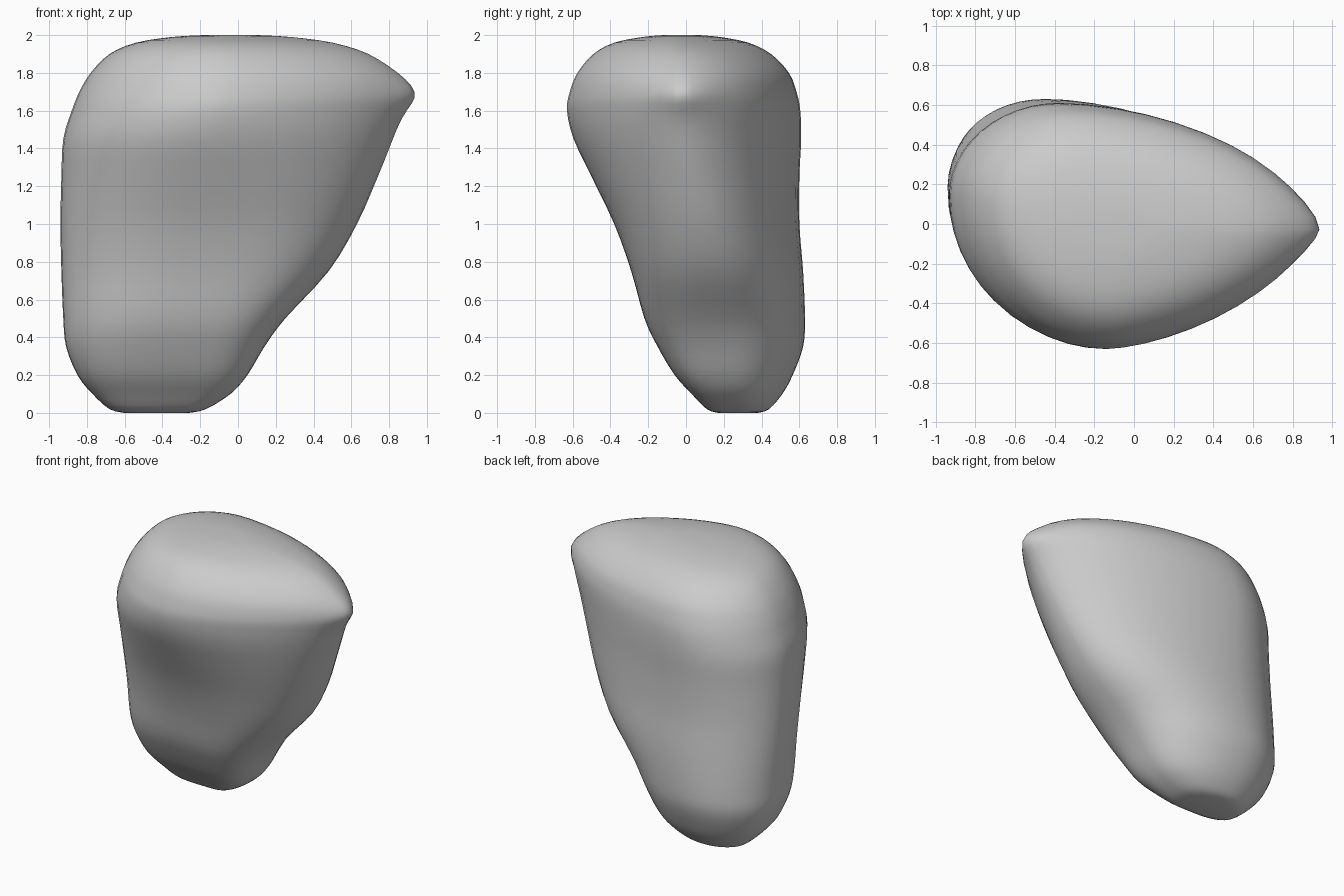
import bpy, bmesh, math

if "Cube" in bpy.data.objects:
    bpy.data.objects.remove(bpy.data.objects["Cube"], do_unlink=True)

# Boulder outline by height: z, x min, x max, y min, y max
RINGS = [
    (0.0, -.6, -.26, .17, .38),
    (.02, -.68, -.17, .11, .44),
    (.1, -.77, -.04, .03, .51),
    (.2, -.85, .05, -.06, .565),
    (.35, -.91, .14, -.15, .62),
    (.5, -.925, .25, -.22, .63),
    (.75, -.935, .48, -.29, .62),
    (1.0, -.94, .63, -.38, .6),
    (1.25, -.935, .74, -.5, .6),
    (1.45, -.925, .82, -.595, .61),
    (1.6, -.88, .875, -.63, .605),
    (1.7, -.84, .885, -.615, .585),
    (1.8, -.78, .835, -.575, .545),
    (1.9, -.68, .69, -.49, .45),
    (1.96, -.54, .5, -.38, .33),
    (1.99, -.35, .28, -.23, .18),
    (2.0, -.18, .1, -.12, .07),
]
SIDES = 48
STEPS = 3


def lerp(a, b, t):
    return a + (b - a) * t


def catmull(p0, p1, p2, p3, t):
    """Smooth blend through the middle two values."""
    return 0.5 * (2 * p1 + (p2 - p0) * t
                  + (2 * p0 - 5 * p1 + 4 * p2 - p3) * t * t
                  + (3 * p1 - p0 - 3 * p2 + p3) * t ** 3)


def smooth_rings():
    last = len(RINGS) - 1
    for i in range(last):
        group = [RINGS[max(0, min(last, i + k))] for k in (-1, 0, 1, 2)]
        for s in range(STEPS):
            yield [catmull(*column, s / STEPS) for column in zip(*group)]
    yield list(RINGS[-1])


def section(z, x0, x1, y0, y1):
    """Egg-shaped loop: four rounded quarters joining the outermost points."""
    h = min(1, max(0, z / 1.6))
    h = lerp(h, h * h * (3 - 2 * h), .5)
    front_x = lerp(x0, x1, lerp(.7, .42, h))
    back_x = lerp(x0, x1, lerp(.45, .3, h))
    left_y = lerp(y0, y1, lerp(.46, .49, h))
    right_y = lerp(y0, y1, lerp(.5, .62, h))
    # Small pointed nose on the upper left side
    nose = .05 * math.exp(-((z - 1.69) / .09) ** 2)
    for i in range(SIDES):
        a = math.tau * i / SIDES
        c, s = math.cos(a), math.sin(a)
        # Squarer corners low down, a tapered end higher up
        if c >= 0:
            power = lerp(2.1, 1.78, h) if s >= 0 else lerp(3.3, 1.57, h)
        else:
            power = lerp(2.05, 1.95, h) if s >= 0 else lerp(3.1, 2, h)
        cx = back_x if s >= 0 else front_x
        cy = left_y if c >= 0 else right_y
        dx = math.copysign(abs(c) ** (2 / power), c)
        dy = math.copysign(abs(s) ** (2 / power), s)
        yield (cx + dx * (x1 - cx if c >= 0 else cx - x0)
               + nose * max(0, c) ** 24,
               cy + dy * (y1 - cy if s >= 0 else cy - y0), z)


# Loft the boulder from bottom to top and cap both ends
bm = bmesh.new()
loops = [[bm.verts.new(p) for p in section(*ring)] for ring in smooth_rings()]
for low, high in zip(loops, loops[1:]):
    for i in range(SIDES):
        j = (i + 1) % SIDES
        bm.faces.new((low[i], low[j], high[j], high[i]))
bm.faces.new(loops[0][::-1])
bm.faces.new(loops[-1])
bmesh.ops.recalc_face_normals(bm, faces=bm.faces)
mesh = bpy.data.meshes.new("boulder")
bm.to_mesh(mesh)
bm.free()
boulder = bpy.data.objects.new("boulder", mesh)
bpy.context.collection.objects.link(boulder)

# Plain grey stone
stone = bpy.data.materials.new("grey_stone")
stone.use_nodes = True
color = (.6, .6, .6, 1)
stone.diffuse_color = color
stone.node_tree.nodes["Principled BSDF"].inputs["Base Color"].default_value = color
mesh.materials.append(stone)

bpy.context.view_layer.objects.active = boulder
boulder.select_set(True)
bpy.ops.object.shade_smooth_by_angle(angle=math.radians(60))
